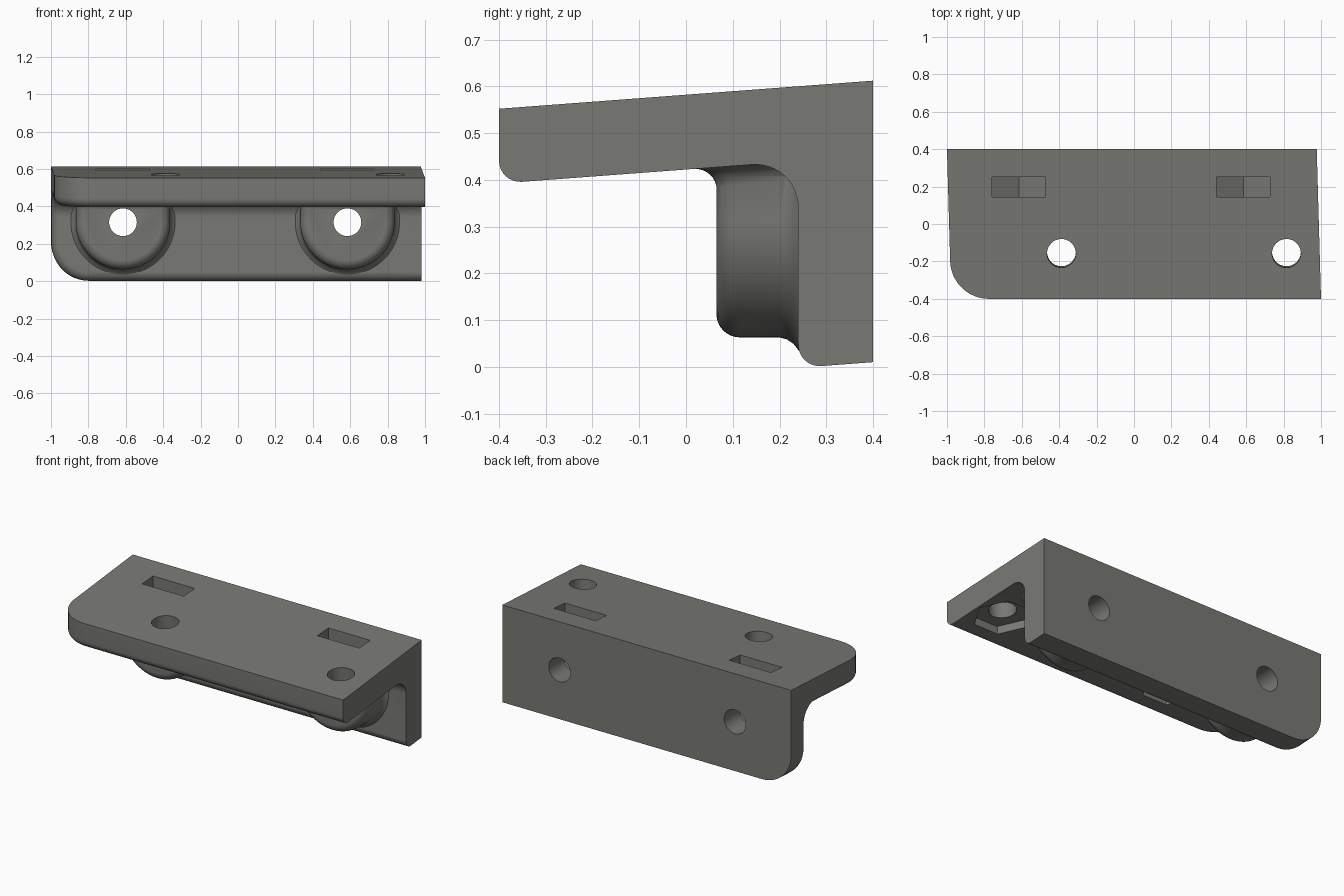
import bpy, bmesh, math
from mathutils import Matrix, Vector

if "Cube" in bpy.data.objects:
    bpy.data.objects.remove(bpy.data.objects["Cube"])

SKEW_X, SKEW_Z = 0.0285, 0.075       # slight lean of the bracket
PLATE, WALL, THICK = 0.452, 0.24, 0.16
FILLET, CORNER, BEND = 0.05, 0.2, 0.1
BOSSES = (-0.615, 0.585)
BOSS_Z = 0.315
NUT_R = 0.165

gray = bpy.data.materials.new("dark_gray")
gray.diffuse_color = (0.19, 0.19, 0.175, 1)
gray.use_nodes = True
gray.node_tree.nodes["Principled BSDF"].inputs["Base Color"].default_value = gray.diffuse_color


def make(name, rings, caps):
    """Join rings of points into a solid; caps(ring_index_list) gives end faces."""
    bm = bmesh.new()
    vs = [[bm.verts.new(p) for p in r] for r in rings]
    n = len(vs[0])
    for a, b in zip(vs, vs[1:]):
        for i in range(n):
            j = (i + 1) % n
            bm.faces.new((a[i], a[j], b[j], b[i]))
    for ring in (vs[0], vs[-1]):
        for f in caps(ring):
            bm.faces.new(f)
    bmesh.ops.remove_doubles(bm, verts=bm.verts, dist=1e-5)
    bmesh.ops.recalc_face_normals(bm, faces=bm.faces)
    me = bpy.data.meshes.new(name)
    bm.to_mesh(me)
    bm.free()
    ob = bpy.data.objects.new(name, me)
    bpy.context.collection.objects.link(ob)
    me.materials.append(gray)
    return ob


def ngon(ring):
    return [ring]


def ladder(ring):
    n = len(ring)
    return [(ring[i], ring[i + 1], ring[n - 2 - i], ring[n - 1 - i])
            for i in range(n // 2 - 1)]


def skew(x, y, z):
    return (x + SKEW_X * (0.4 - y), y, z + SKEW_Z * (y - 0.4))


# Bent body: a flat sheet outline folded around the inner bend
FLAT = 0.4 + WALL - BEND
ARC = BEND * math.pi / 2
LENGTH = FLAT + ARC + (PLATE - BEND - 0.01)


def fold(s, x, h):
    if s <= FLAT:
        return skew(x, s - 0.4, PLATE + h)
    if s < FLAT + ARC:
        t = (s - FLAT) / BEND
        r = BEND + h
        if h >= THICK:                       # square outer corner
            r /= max(math.sin(t), math.cos(t))
        return skew(x, WALL - BEND + r * math.sin(t), PLATE - BEND + r * math.cos(t))
    return skew(x, WALL + h, PLATE - BEND - (s - FLAT - ARC))


def body_ring(inset, h):
    r = CORNER - inset
    q = [math.radians(90 * i / 12) for i in range(13)]
    left = [(CORNER - r * math.cos(a), -0.8 - r * math.sin(a)) for a in q]
    left += [(FLAT + ARC * i / 12, -1 + inset) for i in range(13)]
    left += [(LENGTH - CORNER + r * math.sin(a), -0.8 - r * math.cos(a)) for a in q]
    right = [(s, 0.977) for s, x in reversed(left)]
    return [fold(s, x, h) for s, x in left + right]


steps = [math.radians(90 * i / 8) for i in range(9)]
rings = [body_ring(FILLET * (1 - math.sin(a)), FILLET * (1 - math.cos(a))) for a in steps]
body = make("bracket_body", rings + [body_ring(0, THICK)], ladder)


# Screw bosses: U-shaped outline with rounded front edge and flared root
def boss_ring(cx, r, y):
    arc = [math.pi * i / 36 for i in range(37)]
    pts = [(cx + r * math.cos(a), y, BOSS_Z - r * math.sin(a)) for a in arc]
    return [(cx + r, y, 0.5)] + pts + [(cx - r, y, 0.5)]


def boss(cx):
    prof = [(0.065 + 0.05 * (1 - math.cos(a)), 0.202 + 0.05 * math.sin(a)) for a in steps]
    prof += [(0.2, 0.252), (0.215, 0.256), (0.23, 0.266), (0.241, 0.28), (0.3, 0.28)]
    return make("boss", [boss_ring(cx, r, y) for y, r in prof], ngon)


# Concave flare where a boss meets the plate
def flare_ring(cx, off, z):
    r = 0.05 + off
    pts = [(0.3, 0.252 + off)]
    pts += [(0.115 - r * math.sin(a), 0.202 + r * math.cos(a)) for a in steps]
    both = [(x, y) for y, x in pts] + [(-x, y) for y, x in reversed(pts)]
    return [(cx + x, y, z + SKEW_Z * (y - 0.4)) for x, y in both]


def flare(cx):
    rs = [flare_ring(cx, 0.05 * (1 - math.cos(a)) - 0.001,
                     PLATE - 0.05 * (1 - math.sin(a))) for a in steps]
    return make("boss_flare", rs + [flare_ring(cx, 0.049, 0.5)], ngon)


def prism(name, pts, depth, mat):
    """Extrude a 2D polygon along local z from 0 to depth."""
    return make(name, [[mat @ Vector((x, y, z)) for x, y in pts] for z in (0, depth)], ngon)


def circle(r, n):
    return [(r * math.cos(2 * math.pi * i / n), r * math.sin(2 * math.pi * i / n))
            for i in range(n)]


def combine(tool, op):
    tool.hide_render = True
    mod = body.modifiers.new(op, 'BOOLEAN')
    mod.operation, mod.object, mod.solver = op, tool, 'EXACT'
    bpy.context.view_layer.objects.active = body
    bpy.ops.object.modifier_apply(modifier=mod.name)
    bpy.data.objects.remove(tool)


for cx in BOSSES:
    combine(boss(cx), 'UNION')
    combine(flare(cx), 'UNION')

ALONG_Y = Matrix.Rotation(math.radians(90), 4, 'X')      # local z -> -y
for cx in BOSSES:
    # Horizontal screw hole
    combine(prism("screw_hole", circle(0.074, 48),
                  1, Matrix.Translation((cx, 0.6, BOSS_Z)) @ ALONG_Y), 'DIFFERENCE')
    # Drop-in nut slot with pointed bottom
    w = NUT_R * math.sqrt(3) / 2
    slot = [(-w, 0.5), (-w, -NUT_R / 2), (0, -NUT_R), (w, -NUT_R / 2), (w, 0.5)]
    combine(prism("nut_slot", slot, 0.106,
                  Matrix.Translation((cx, 0.251, BOSS_Z)) @ ALONG_Y), 'DIFFERENCE')

TILT = Matrix.Rotation(math.atan(SKEW_Z), 4, 'X')
for cx in (-0.388, 0.815):
    # Plate hole with hexagonal pocket underneath
    at = Matrix.Translation((cx, -0.157, 0.57)) @ TILT
    combine(prism("plate_hole", circle(0.077, 48), 0.6,
                  at @ Matrix.Translation((0, 0, -0.3))), 'DIFFERENCE')
    combine(prism("hex_pocket", circle(NUT_R, 6), 0.15,
                  at @ Matrix.Translation((0, 0, -0.26))), 'DIFFERENCE')

bpy.context.view_layer.objects.active = body
body.select_set(True)
bpy.ops.object.shade_smooth_by_angle(angle=math.radians(25))
